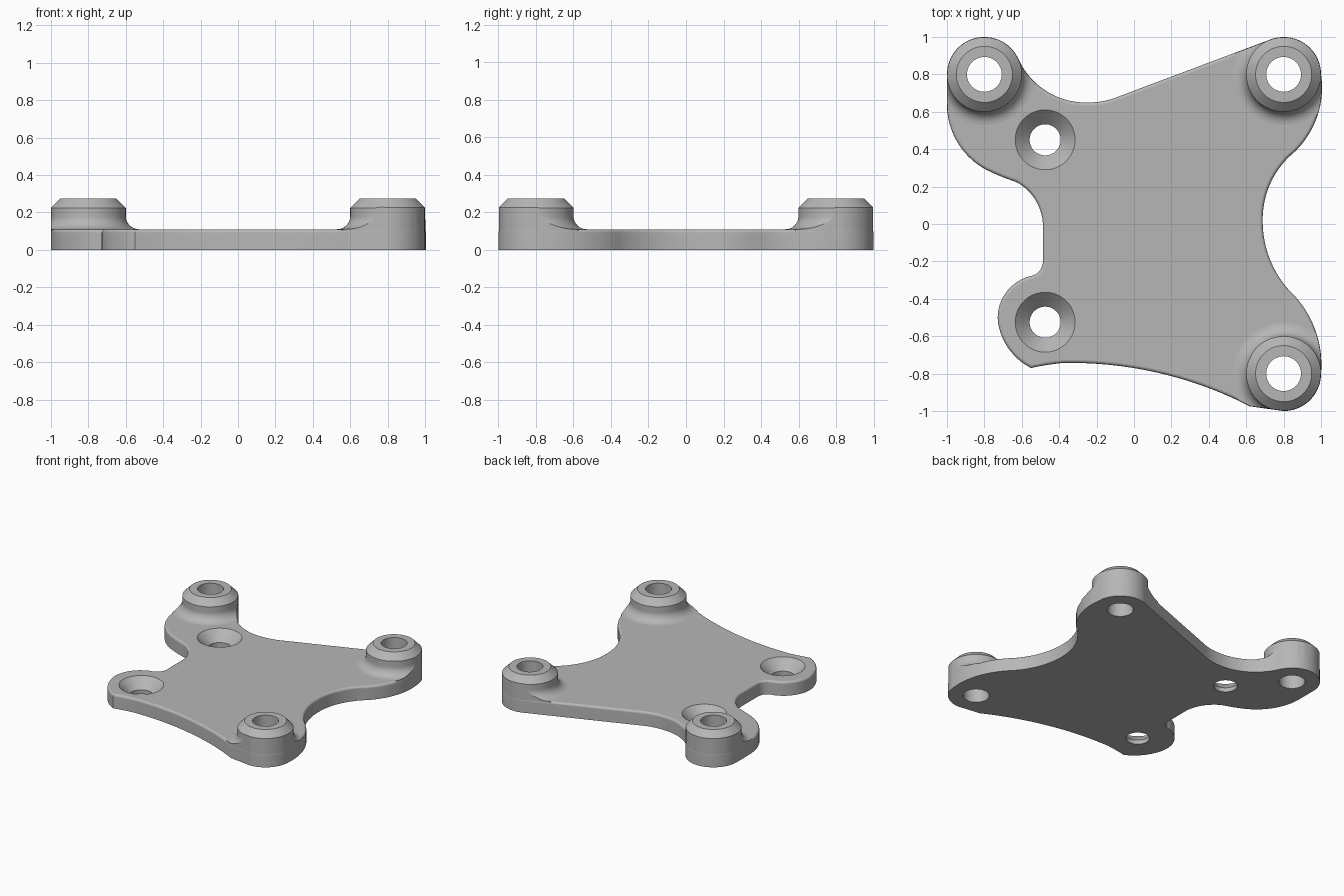
import bpy, bmesh, math
from mathutils import Vector

cube = bpy.data.objects.get("Cube")
if cube:
    bpy.data.objects.remove(cube, do_unlink=True)

THICK = 0.11      # plate thickness
EDGE = 0.018      # rounding of the plate's upper edge
BOSS = 0.2        # boss radius
FILLET = 0.07     # fillet at the foot of each boss
STEPS = 18        # segments per outline arc
SIDES = 96        # segments per circle

boss_centres = [(-0.8, 0.8), (0.8, 0.8), (0.8, -0.8)]
screw_centres = [(-0.475, 0.45), (-0.475, -0.525)]

# Plate outline, clockwise: (point on the arc, end point); None is a straight line
start = (-1, 0.8)
segments = [
    ((-0.85, 0.994), (-0.62, 0.887)),
    ((-0.46, 0.705), (-0.24, 0.65)),
    ((-0.17, 0.656), (-0.1, 0.675)),
    (None, (0.73, 0.987)),
    ((0.92, 0.96), (1, 0.8)),
    ((0.957, 0.52), (0.83, 0.36)),
    ((0.722, 0.2), (0.688, 0.02)),
    ((0.745, -0.23), (0.83, -0.355)),
    ((0.945, -0.51), (1, -0.8)),
    ((0.94, -0.943), (0.8, -1)),
    (None, (0.62, -0.975)),
    ((0.08, -0.785), (-0.38, -0.743)),
    ((-0.46, -0.753), (-0.55, -0.77)),
    ((-0.69, -0.635), (-0.728, -0.52)),
    ((-0.68, -0.36), (-0.56, -0.28)),
    ((-0.505, -0.25), (-0.487, -0.2)),
    (None, (-0.487, -0.03)),
    ((-0.525, 0.125), (-0.63, 0.225)),
    ((-0.7, 0.25), (-0.79, 0.29)),
    ((-0.94, 0.43), (-1, 0.65)),
    (None, start),
]


def arc(a, m, b):
    """Points after a on the circular arc from a through m to b."""
    a, m, b = Vector(a), Vector(m), Vector(b)
    u, v = m - a, b - a
    d = 2 * (u.x * v.y - u.y * v.x)
    uu, vv = u.dot(u), v.dot(v)
    c = a + Vector((v.y * uu - u.y * vv, u.x * vv - v.x * uu)) / d
    r = (a - c).length
    a0 = math.atan2(a.y - c.y, a.x - c.x)
    a1 = math.atan2(b.y - c.y, b.x - c.x)
    sweep = (a1 - a0) % math.tau if d > 0 else -((a0 - a1) % math.tau)
    angles = [a0 + sweep * i / STEPS for i in range(1, STEPS + 1)]
    return [c + r * Vector((math.cos(t), math.sin(t))) for t in angles]


def inset(points, dist):
    """Move a clockwise outline inwards by dist."""
    result = []
    for i, p in enumerate(points):
        d1 = (p - points[i - 1]).normalized()
        d2 = (points[(i + 1) % len(points)] - p).normalized()
        n1, n2 = Vector((d1.y, -d1.x)), Vector((d2.y, -d2.x))
        result.append(p + (n1 + n2) * dist / (1 + n1.dot(n2)))
    return result


def circle(centre, radius):
    angles = [math.tau * i / SIDES for i in range(SIDES)]
    return [Vector(centre) + radius * Vector((math.cos(t), math.sin(t))) for t in angles]


def lathe(centre, profile):
    return [(circle(centre, r), z) for r, z in profile]


def loft(name, solids):
    """Make one object of closed solids, each a stack of (outline, height)."""
    bm = bmesh.new()
    for stack in solids:
        rings = [[bm.verts.new((p.x, p.y, z)) for p in pts] for pts, z in stack]
        for low, high in zip(rings, rings[1:]):
            for i in range(len(low)):
                bm.faces.new((low[i - 1], low[i], high[i], high[i - 1]))
        bm.faces.new(rings[0])
        bm.faces.new(rings[-1])
    bmesh.ops.recalc_face_normals(bm, faces=bm.faces)
    mesh = bpy.data.meshes.new(name)
    bm.to_mesh(mesh)
    bm.free()
    ob = bpy.data.objects.new(name, mesh)
    bpy.context.collection.objects.link(ob)
    return ob


def activate(ob):
    bpy.ops.object.select_all(action='DESELECT')
    ob.select_set(True)
    bpy.context.view_layer.objects.active = ob


def combine(ob, tool, operation):
    """Apply a boolean and throw the tool away."""
    mod = ob.modifiers.new(operation, 'BOOLEAN')
    mod.operation = operation
    mod.solver = 'EXACT'
    mod.object = tool
    activate(ob)
    bpy.ops.object.modifier_apply(modifier=mod.name)
    bpy.data.objects.remove(tool, do_unlink=True)


outline = [Vector(start)]
for middle, end in segments:
    outline += arc(outline[-1], middle, end) if middle else [Vector(end)]
outline.pop()

# Plate with a rounded upper edge
stack = [(outline, 0)]
for i in range(5):
    t = math.radians(90) * i / 4
    stack.append((inset(outline, EDGE * (1 - math.cos(t))), THICK - EDGE * (1 - math.sin(t))))
plate = loft("mounting_plate", [stack])

# Bosses with a fillet at the foot and a chamfer at the top, trimmed to the outline
profile = [(BOSS + FILLET + 0.01, THICK / 2), (BOSS + FILLET + 0.01, THICK - 0.001)]
for i in range(9):
    t = math.radians(90) * i / 8
    profile.append((BOSS + FILLET * (1 - math.sin(t)),
                    THICK + 0.0005 + FILLET * (1 - math.cos(t))))
profile += [(BOSS, 0.225), (0.15, 0.275)]
bosses = loft("bosses", [lathe(c, profile) for c in boss_centres])
trim = inset(outline, 0.0015)
combine(bosses, loft("trim", [[(trim, -1), (trim, 1)]]), 'INTERSECT')
combine(plate, bosses, 'UNION')

# Through holes in the bosses and countersunk screw holes in the plate
bore = [(0.093, -1), (0.093, 1)]
sink = [(0.083, -1), (0.083, 0.033), (0.16, THICK), (0.2, THICK + 0.04)]
holes = [lathe(c, bore) for c in boss_centres] + [lathe(c, sink) for c in screw_centres]
combine(plate, loft("holes", holes), 'DIFFERENCE')

# Single grey material
grey = bpy.data.materials.new("plain_grey")
grey.use_nodes = True
colour = (0.47, 0.47, 0.47, 1)
grey.diffuse_color = colour
grey.node_tree.nodes["Principled BSDF"].inputs["Base Color"].default_value = colour
plate.data.materials.clear()
plate.data.materials.append(grey)

# Smooth curved walls, keep flat faces flat
activate(plate)
bpy.ops.object.shade_smooth_by_angle(angle=math.radians(30))
weighted = plate.modifiers.new("weighted_normals", 'WEIGHTED_NORMAL')
weighted.keep_sharp = True
